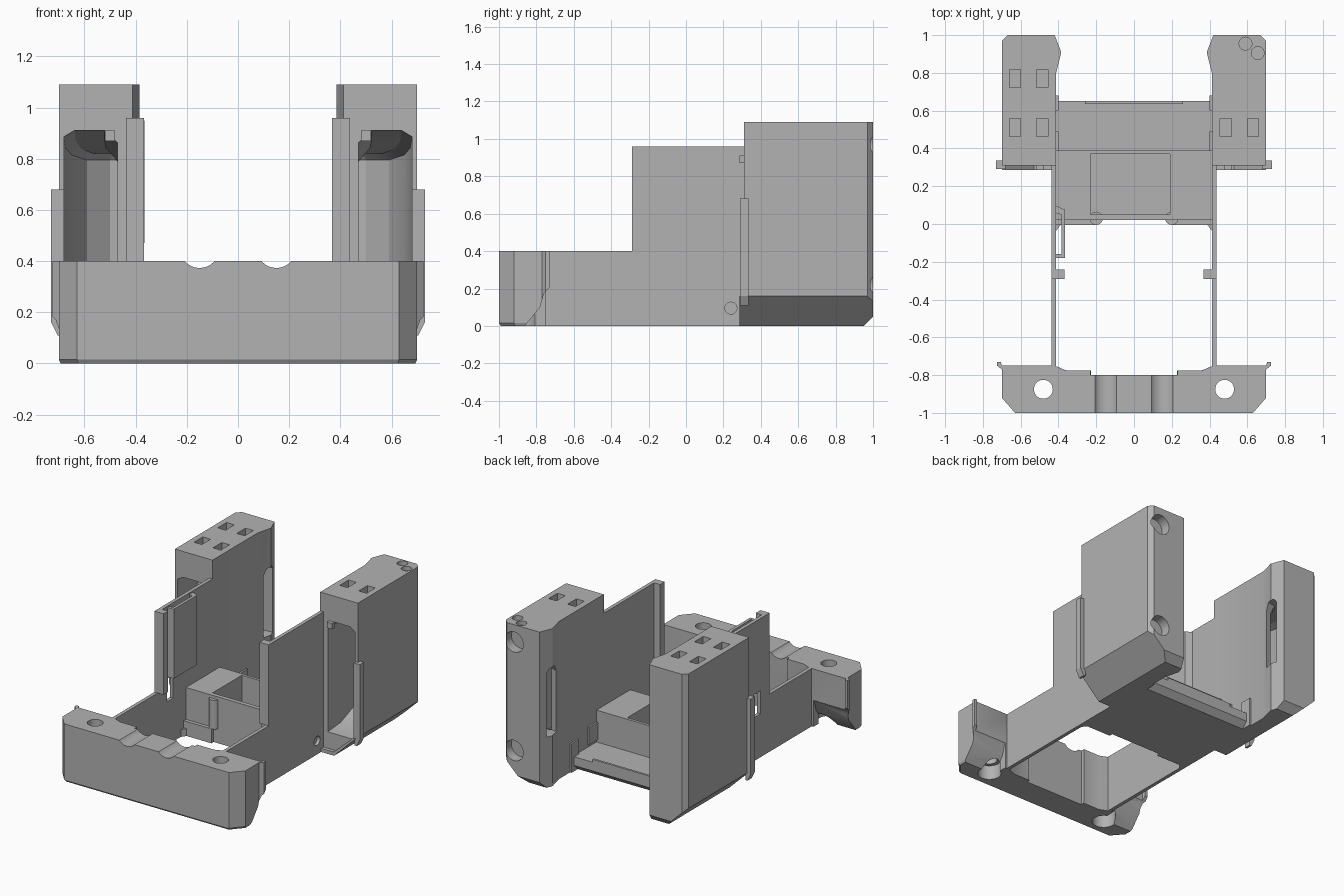
import bpy, bmesh, math

if "Cube" in bpy.data.objects:
    bpy.data.objects.remove(bpy.data.objects["Cube"])

GREY = (0.45, 0.45, 0.45, 1)
mat = bpy.data.materials.new("matte grey")
mat.use_nodes = True
mat.diffuse_color = GREY
mat.node_tree.nodes["Principled BSDF"].inputs["Base Color"].default_value = GREY


def loft(name, rings):
    """Closed solid through a list of equal-length point rings."""
    bm = bmesh.new()
    rows = [[bm.verts.new(p) for p in ring] for ring in rings]
    n = len(rows[0])
    for a, b in zip(rows, rows[1:]):
        for i in range(n):
            j = (i + 1) % n
            bm.faces.new((a[i], a[j], b[j], b[i]))
    bm.faces.new(rows[0])
    bm.faces.new(rows[-1])
    bmesh.ops.recalc_face_normals(bm, faces=bm.faces)
    me = bpy.data.meshes.new(name)
    bm.to_mesh(me)
    bm.free()
    me.materials.append(mat)
    ob = bpy.data.objects.new(name, me)
    bpy.context.scene.collection.objects.link(ob)
    return ob


def prism(name, pts, lo, hi, axis="z", s=1):
    """Extrude a 2D outline along an axis; s = -1 mirrors it across x."""
    def place(p, t):
        x, y, z = {"z": (p[0], p[1], t), "y": (p[0], t, p[1]), "x": (t, p[0], p[1])}[axis]
        return (x * s, y, z)
    return loft(name, [[place(p, t) for p in pts] for t in (lo, hi)])


def box(name, x, y, z, s=1):
    return prism(name, [(x[0], y[0]), (x[1], y[0]), (x[1], y[1]), (x[0], y[1])], z[0], z[1], "z", s)


def rod(name, c, r, lo, hi, axis="z", s=1, n=32):
    pts = [(c[0] + r * math.cos(i * math.tau / n), c[1] + r * math.sin(i * math.tau / n)) for i in range(n)]
    return prism(name, pts, lo, hi, axis, s)


def cut(ob, *cutters):
    for c in cutters:
        m = ob.modifiers.new("cut", "BOOLEAN")
        m.operation, m.solver, m.object = "DIFFERENCE", "EXACT", c
        me = bpy.data.meshes.new_from_object(ob.evaluated_get(bpy.context.evaluated_depsgraph_get()))
        ob.modifiers.clear()
        ob.data = me
        bpy.data.objects.remove(c)


# Front block: chamfered corners, mounting holes, cable grooves, raked ends
half = [(0.63, -1), (0.7, -0.92), (0.7, -0.77), (0.725, -0.75), (0.725, -0.73), (0.705, -0.73),
        (0.7, -0.75), (0.42, -0.75), (0.36, -0.775), (0.23, -0.775), (0.23, -0.8)]
outline = half + [(-x, y) for x, y in reversed(half)]
rim = [(x * 0.99, y * 0.99 - 0.009 * (y > -0.9)) for x, y in outline]
block = loft("front_block", [[(x, y, 0) for x, y in rim], [(x, y, 0.015) for x, y in outline],
                             [(x, y, 0.4) for x, y in outline]])
for s in (1, -1):
    rake = [(-0.87, -0.01), (-0.78, 0.1), (-0.76, 0.17), (-0.72, 0.22), (-0.6, 0.22), (-0.6, -0.01)]
    cut(block,
        rod("hole", (0.48, -0.875), 0.05, -0.1, 0.5, s=s),
        rod("counterbore", (0.48, -0.875), 0.075, -0.1, 0.1, s=s),
        rod("groove", (0.15, 0.449), 0.076, -1.1, -0.6, "y", s),
        prism("rake", rake, 0.45, 0.8, "x", s))
cut(block, rod("cable_notch", (0, -0.765), 0.035, -0.1, 0.5))

# Side walls with stepped tops, front flanges and a cross hole
wall_profile = [(-0.8, 0), (0.35, 0), (0.35, 0.96), (-0.29, 0.96), (-0.29, 0.4), (-0.8, 0.4)]
for s, side in ((1, "left"), (-1, "right")):
    wall = prism(side + "_wall", wall_profile, 0.412, 0.437, "x", s)
    cut(wall, rod("hole", (0.24, 0.095), 0.032, 0.3, 0.5, "x", s))
    if s < 0:
        cut(wall, box("slot", (0.3, 0.5), (-0.19, -0.12), (0.3, 0.46), s))
    box(side + "_wall_flange", (0.367, 0.43), (-0.29, -0.24), (0.4, 0.96), s)
    prism(side + "_base_gusset", [(0.37, 0.02), (0.415, 0.02), (0.415, -0.04)], 0, 0.05, "z", s)
    box(side + "_rear_tab", (0.4, 0.43), (0.6, 0.68), (0, 0.2), s)
    box(side + "_inner_rib", (0.4, 0.42), (0.38, 0.49), (0.12, 0.24), s)

# Cable clip standing off the right wall
clip = [(0.42, 0.1), (0.365, 0.075), (0.365, -0.18), (0.42, -0.18), (0.42, -0.16),
        (0.385, -0.16), (0.385, 0.05), (0.42, 0.06)]
prism("cable_clip", clip, 0.47, 0.95, "z", -1)

# Base: recessed box with a lower rear shelf
centre = box("base_box", (-0.415, 0.415), (0.02, 0.39), (0, 0.32))
cut(centre, box("cavity", (-0.23, 0.19), (0.05, 0.37), (0.04, 0.5)))
prism("rear_shelf", [(0.38, 0), (0.61, 0), (0.65, 0.04), (0.65, 0.1), (0.38, 0.1)], -0.415, 0.415, "x")
box("rear_lip", (-0.26, 0.26), (0.635, 0.65), (0.09, 0.12))
for s, side in ((1, "left"), (-1, "right")):
    rod(side + "_front_bump", (0.2, 0.03), 0.035, 0.1, 0.3, s=s)
    box(side + "_base_step", (0.2, 0.415), (-0.005, 0.03), (0, 0.1), s)

# Towers: hollow ducts with an inlet at the front and an outlet slot inside
plan = [(0.412, 0.31), (0.7, 0.31), (0.7, 0.97), (0.67, 1), (0.42, 1), (0.385, 0.91), (0.412, 0.8)]
# Duct sections: outer x, outer y, inner x, inner y, bottom, top
duct = [(0.68, 0.2, 0.47, 0.2, 0.13, 0.92), (0.68, 0.45, 0.47, 0.45, 0.15, 0.9),
        (0.675, 0.6, 0.47, 0.58, 0.2, 0.87), (0.65, 0.75, 0.47, 0.7, 0.27, 0.84),
        (0.59, 0.87, 0.46, 0.79, 0.33, 0.82), (0.5, 0.94, 0.44, 0.84, 0.35, 0.82),
        (0.3, 0.96, 0.3, 0.87, 0.35, 0.82)]


def section(s, ox, oy, ix, iy, lo, hi):
    mx, my = ox + (ix - ox) * 0.2, oy + (iy - oy) * 0.2
    nx, ny = ox + (ix - ox) * 0.75, oy + (iy - oy) * 0.75
    return [(ox * s, oy, lo), (ix * s, iy, lo), (ix * s, iy, hi - 0.05), (nx * s, ny, hi),
            (mx * s, my, hi), (ox * s, oy, hi - 0.025)]


for s, side in ((1, "left"), (-1, "right")):
    tower = prism(side + "_tower", plan, 0, 1.09, "z", s)
    cut(tower,
        prism("under_slope", [(0.535, 0), (0.535, -0.1), (0.8, -0.1), (0.8, 0.16), (0.7, 0.16)], 0.2, 1.1, "y", s),
        prism("rear_slope", [(0.95, 0), (0.95, -0.1), (1.1, -0.1), (1.1, 0.05), (1, 0.05)], 0.3, 0.8, "x", s),
        loft("duct", [section(s, *d) for d in duct]))
    # Square pockets in the top
    rows = (0.51,) if s > 0 else (0.51, 0.77)
    for y in rows:
        for x in (0.485, 0.63):
            cut(tower, box("pocket", (x - 0.03, x + 0.03), (y - 0.048, y + 0.048), (1.03, 1.2), s))
    # Round pockets in the top and back of the left tower
    if s > 0:
        for c in ((0.59, 0.955), (0.655, 0.905)):
            cut(tower, rod("pin_pocket", c, 0.034, 1.06, 1.2))
        for z in (0.97, 0.22):
            cut(tower, rod("magnet_pocket", (0.615, z), 0.07, 0.93, 1.1, "y"))
    # Front trim of each tower
    prism(side + "_tower_flange", [(0.69, 0.11), (0.705, 0.11), (0.73, 0.16), (0.73, 0.68), (0.69, 0.68)],
          0.29, 0.335, "y", s)
    box(side + "_tower_edge", (0.68, 0.71), (0.29, 0.312), (0.16, 0.68), s)
    prism(side + "_tower_sill", [(0.42, 0), (0.535, 0), (0.7, 0.16), (0.68, 0.16), (0.53, 0.025), (0.42, 0.025)],
          0.285, 0.315, "y", s)
    box(side + "_tower_tab", (0.48, 0.52), (0.285, 0.315), (0.87, 0.91), s)

for ob in bpy.context.scene.objects:
    ob.select_set(ob.type == "MESH")
    if ob.type == "MESH":
        bpy.context.view_layer.objects.active = ob
bpy.ops.object.shade_smooth_by_angle(angle=math.radians(25))
